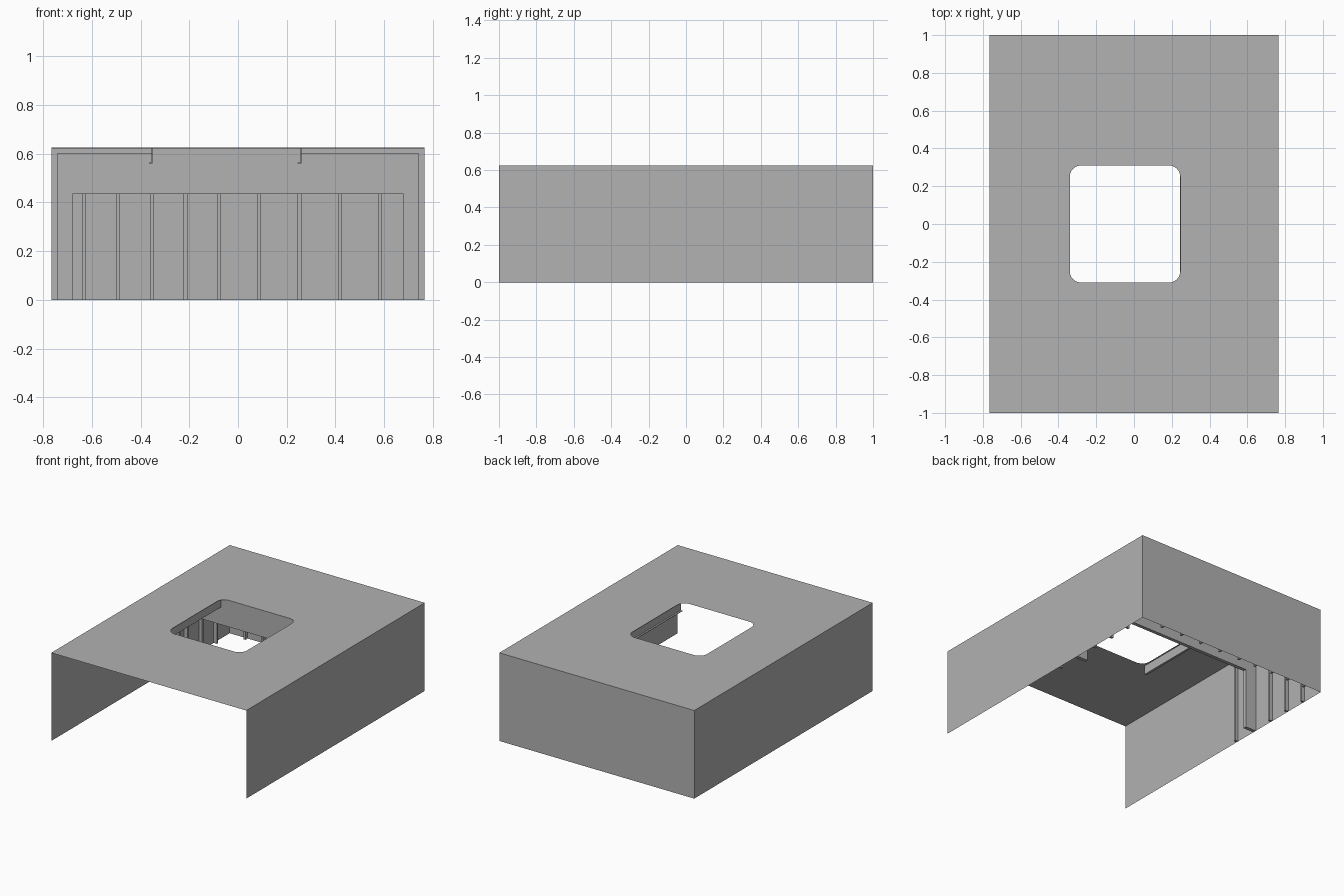
import bpy, bmesh, math
from mathutils import Vector

cube = bpy.data.objects.get("Cube")
if cube:
    bpy.data.objects.remove(cube, do_unlink=True)

W, D, H = 0.765, 1.0, 0.625           # half width, half depth, height
HOLE = (-0.34, 0.245, -0.31, 0.31)    # roof opening
STUD_W, STUD_D, CEIL = 0.015, 0.025, 0.6
DOOR_W, DOOR_H = 0.68, 0.435

grey = bpy.data.materials.new("plain_grey")
grey.use_nodes = True
COLOUR = (0.445, 0.445, 0.445, 1)
grey.diffuse_color = COLOUR
grey.node_tree.nodes["Principled BSDF"].inputs["Base Color"].default_value = COLOUR


def finish(name, bm):
    mesh = bpy.data.meshes.new(name)
    bm.to_mesh(mesh)
    bm.free()
    mesh.materials.append(grey)
    obj = bpy.data.objects.new(name, mesh)
    bpy.context.collection.objects.link(obj)
    return obj


def box(name, lo, hi):
    bm = bmesh.new()
    bmesh.ops.create_cube(bm, size=1)
    lo, hi = Vector(lo), Vector(hi)
    for v in bm.verts:
        v.co = (lo + hi) / 2 + v.co * (hi - lo)
    return finish(name, bm)


def sheet(name, points):
    bm = bmesh.new()
    bm.faces.new([bm.verts.new(p) for p in points])
    return finish(name, bm)


def rounded_rect(x0, x1, y0, y1, r, steps=6):
    points = []
    corners = ((x1 - r, y1 - r), (x0 + r, y1 - r), (x0 + r, y0 + r), (x1 - r, y0 + r))
    for i, (cx, cy) in enumerate(corners):
        for s in range(steps + 1):
            a = math.pi / 2 * (i + s / steps)
            points.append((cx + r * math.cos(a), cy + r * math.sin(a), H))
    return points


# Outer walls, open at the front
sheet("right_wall", [(-W, D, 0), (-W, -D, 0), (-W, -D, H), (-W, D, H)])
sheet("left_wall", [(W, -D, 0), (W, D, 0), (W, D, H), (W, -D, H)])
sheet("back_wall", [(W, D, 0), (-W, D, 0), (-W, D, H), (W, D, H)])

# Roof with a rounded opening
bm = bmesh.new()
outline = [(-W, -D, H), (W, -D, H), (W, D, H), (-W, D, H)]
for loop in (outline, rounded_rect(*HOLE, 0.06)):
    verts = [bm.verts.new(p) for p in loop]
    for a, b in zip(verts, verts[1:] + verts[:1]):
        bm.edges.new((a, b))
bmesh.ops.triangle_fill(bm, use_beauty=True, edges=bm.edges[:], normal=(0, 0, 1))
finish("roof", bm)

# Hanging rails beside the opening, each with a small foot
for side, x in (("right", -0.35), ("left", 0.26)):
    box(side + "_rail", (x - 0.004, HOLE[2], 0.56), (x, HOLE[3], H - 0.001))
    box(side + "_rail_foot", (x - 0.016, HOLE[2], 0.56), (x, HOLE[3], 0.564))

# Partition with a wide doorway
PY0, PY1 = 0.31, 0.335
box("partition_header", (-W, PY0, DOOR_H), (W, PY1, H - 0.001))
for side, s in (("right", -1), ("left", 1)):
    xs = sorted((s * W, s * DOOR_W))
    box(side + "_door_jamb", (xs[0], PY0, 0), (xs[1], PY1, DOOR_H))

# Wall studs, with rafters over each pair
for i, y in enumerate((0.14, 0.49, 0.655, 0.82)):
    for side, s in (("right", -1), ("left", 1)):
        xs = sorted((s * W, s * (W - STUD_D)))
        box(f"{side}_stud_{i}", (xs[0], y, 0), (xs[1], y + STUD_W, CEIL))
    if y < PY0:
        spans = ((-W, -0.354), (0.26, W))
    else:
        spans = ((-W, W),)
    for j, (x0, x1) in enumerate(spans):
        box(f"rafter_{i}_{j}", (x0, y, CEIL), (x1, y + STUD_W, H - 0.001))

# Back wall studs
back_x = [-0.64 + 0.139 * i for i in range(5)] + [0.08 + 0.165 * i for i in range(4)]
for i, x in enumerate(back_x):
    box(f"back_stud_{i}", (x, D - STUD_D, 0), (x + STUD_W, D, CEIL))
